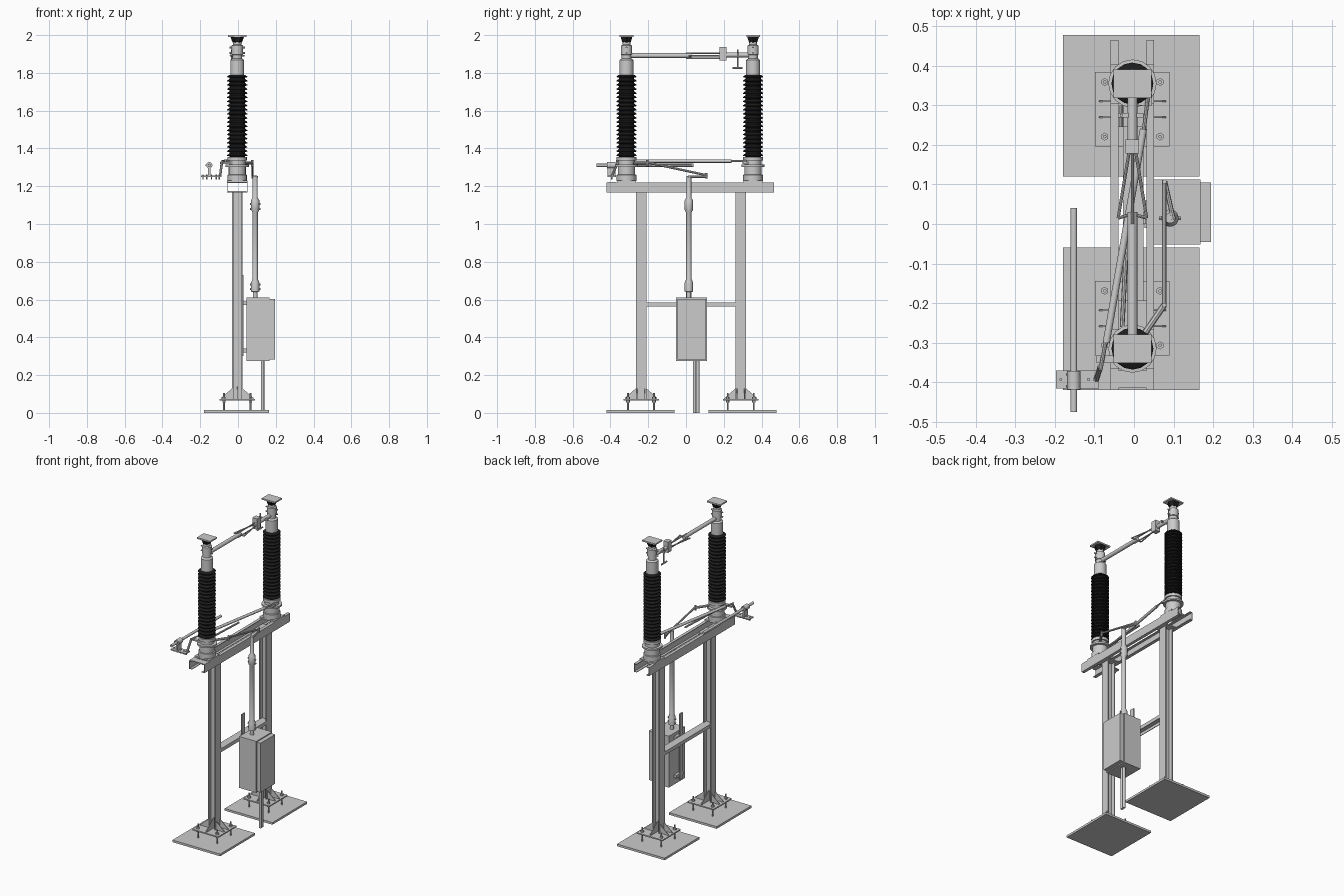
import bpy, bmesh, math
from mathutils import Vector

CX = -0.004                      # centre line of the columns and posts
black = bpy.data.materials.new("black")
black.diffuse_color = (0.012, 0.012, 0.012, 1)


def finish(name, bm, mat=None, smooth=False):
    bmesh.ops.recalc_face_normals(bm, faces=bm.faces)
    me = bpy.data.meshes.new(name)
    bm.to_mesh(me)
    bm.free()
    ob = bpy.data.objects.new(name, me)
    bpy.context.collection.objects.link(ob)
    if mat:
        me.materials.append(mat)
    if smooth:
        bpy.ops.object.select_all(action='DESELECT')
        bpy.context.view_layer.objects.active = ob
        ob.select_set(True)
        bpy.ops.object.shade_smooth_by_angle(angle=math.radians(35))
    return ob


def box(name, x0, x1, y0, y1, z0, z1, mat=None):
    bm = bmesh.new()
    bmesh.ops.create_cube(bm, size=1)
    for v in bm.verts:
        v.co = ((x0 + x1) / 2 + v.co.x * (x1 - x0),
                (y0 + y1) / 2 + v.co.y * (y1 - y0),
                (z0 + z1) / 2 + v.co.z * (z1 - z0))
    return finish(name, bm, mat)


def rod(name, p, q, r, sides=12, mat=None):
    p, q = Vector(p), Vector(q)
    bm = bmesh.new()
    bmesh.ops.create_cone(bm, cap_ends=True, segments=sides, radius1=r, radius2=r, depth=(q - p).length)
    ob = finish(name, bm, mat, sides > 8)
    ob.rotation_mode = 'QUATERNION'
    ob.rotation_quaternion = (q - p).to_track_quat('Z', 'Y')
    ob.location = (p + q) / 2
    return ob


def lathe(name, profile, x, y, sides=16, mat=None, smooth=True):
    bm = bmesh.new()
    rings = [[bm.verts.new((x + r * math.cos(2 * math.pi * i / sides),
                            y + r * math.sin(2 * math.pi * i / sides), z))
              for i in range(sides)] for r, z in profile]
    for a, b in zip(rings, rings[1:]):
        for i in range(sides):
            j = (i + 1) % sides
            bm.faces.new((a[i], a[j], b[j], b[i]))
    bm.faces.new(rings[0])
    bm.faces.new(rings[-1])
    return finish(name, bm, mat, smooth)


def prism(name, pts, depth):
    """Extrude a closed outline of 3D points along the depth vector."""
    bm = bmesh.new()
    f = bm.faces.new([bm.verts.new(p) for p in pts])
    g = bmesh.ops.extrude_face_region(bm, geom=[f])
    bmesh.ops.translate(bm, vec=depth, verts=[v for v in g['geom'] if isinstance(v, bmesh.types.BMVert)])
    return finish(name, bm)


# Footings, base plates, anchor bolts, gussets and H-section columns
for tag, yc, f0, f1 in (("front", -0.238, -0.42, -0.06), ("back", 0.29, 0.12, 0.478)):
    box(tag + "_footing", -0.18, 0.165, f0, f1, 0, 0.014)
    box(tag + "_base_plate", CX - 0.094, CX + 0.094, yc - 0.094, yc + 0.094, 0.066, 0.074)
    for sx in (-1, 1):
        for sy in (-1, 1):
            x, y = CX + sx * 0.07, yc + sy * 0.069
            rod(tag + "_anchor_bolt", (x, y, 0.01), (x, y, 0.105), 0.0045, 8)
            rod(tag + "_upper_nut", (x, y, 0.074), (x, y, 0.084), 0.010, 6)
            rod(tag + "_lower_nut", (x, y, 0.054), (x, y, 0.066), 0.010, 6)
        for oy in (-0.022, 0.018):
            prism(tag + "_side_gusset", [(CX + sx * a, yc + oy, z) for a, z in
                  ((0.027, 0.074), (0.085, 0.074), (0.085, 0.08), (0.027, 0.13))], (0, 0.004, 0))
        prism(tag + "_web_gusset", [(CX - 0.002, yc + sx * a, z) for a, z in
              ((0.003, 0.074), (0.085, 0.074), (0.085, 0.08), (0.027, 0.13), (0.003, 0.14))], (0.004, 0, 0))
    h = [(-0.028, -0.028), (-0.021, -0.028), (-0.021, -0.003), (0.021, -0.003), (0.021, -0.028), (0.028, -0.028)]
    h += [(a, -b) for a, b in reversed(h)]
    prism(tag + "_column", [(CX + a, yc + b, 0.074) for a, b in h], (0, 0, 1.092))
    box(tag + "_column_cap", CX - 0.05, CX + 0.05, yc - 0.045, yc + 0.045, 1.166, 1.174)

# Cross brace between columns (channel, web on top)
u = [(-0.028, 0.562), (-0.028, 0.585), (0.024, 0.585), (0.024, 0.562), (0.020, 0.562), (0.020, 0.580), (-0.024, 0.580), (-0.024, 0.562)]
prism("cross_brace", [(x, -0.235, z) for x, z in u], (0, 0.522, 0))

# Two top channels and their cross members
c = [(0.055, 1.166), (0.055, 1.221), (0.035, 1.221), (0.035, 1.217), (0.051, 1.217), (0.051, 1.170), (0.035, 1.170), (0.035, 1.166)]
for s in (-1, 1):
    prism("top_beam", [(CX + s * x, -0.42, z) for x, z in c], (0, 0.885, 0))
box("front_tie_plate", CX - 0.055, CX + 0.055, -0.415, -0.37, 1.217, 1.222)

# Insulator posts with pedestals, sheds and terminals
SHEDS, Z0, Z1 = 20, 1.352, 1.79
for tag, y in (("front", -0.315), ("back", 0.355)):
    box(tag + "_pedestal_foot", CX - 0.055, CX + 0.055, y - 0.05, y + 0.05, 1.221, 1.23)
    lathe(tag + "_pedestal", [(0.052, 1.228), (0.052, 1.26), (0.046, 1.262), (0.046, 1.302), (0.061, 1.303),
                              (0.061, 1.314), (0.044, 1.315), (0.044, 1.335), (0.052, 1.336), (0.052, 1.354)], CX, y)
    prof = []
    step = (Z1 - Z0) / SHEDS
    for i in range(SHEDS):
        z = Z0 + i * step
        prof += [(0.041, z), (0.041, z + step * 0.3), (0.053, z + step * 0.42), (0.053, z + step * 0.6)]
    lathe(tag + "_insulator", prof + [(0.04, Z1)], CX, y, 16, black)
    lathe(tag + "_head", [(0.037, 1.785), (0.037, 1.868), (0.026, 1.876), (0.026, 1.895), (0.03, 1.897),
                          (0.03, 1.945), (0.022, 1.949), (0.022, 1.965)], CX, y)
    lathe(tag + "_terminal_block", [(0.024, 1.962), (0.027, 1.966), (0.036, 1.992)], CX, y, 6, black, False)
    box(tag + "_terminal_pad", CX - 0.048, CX + 0.048, y - 0.036, y + 0.036, 1.991, 2.0)
    for dx in (-1, 1):
        for z in (1.905, 1.935):
            rod(tag + "_head_bolt", (CX + dx * 0.025, y, z), (CX + dx * 0.042, y, z), 0.005, 6)

# Current path: arm, contact fingers, clamp and back contact
rod("contact_arm", (CX, -0.30, 1.892), (CX, 0.03, 1.892), 0.0125, 16)
for s in (-1, 1):
    rod("contact_finger", (CX, 0.0, 1.891 + s * 0.014), (CX, 0.19, 1.891 + s * 0.014), 0.004, 8)
    rod("guide_finger", (CX + s * 0.036, 0.015, 1.891), (CX + s * 0.007, 0.19, 1.891), 0.004, 8)
    rod("guide_tip", (CX + s * 0.036, 0.015, 1.891), (CX + s * 0.012, 0.022, 1.891), 0.004, 8)
box("contact_clamp", CX - 0.017, CX + 0.017, 0.178, 0.214, 1.866, 1.936)
rod("back_contact", (CX, 0.205, 1.895), (CX, 0.335, 1.895), 0.0125, 16)
rod("horn_post", (CX - 0.028, 0.275, 1.82), (CX - 0.028, 0.275, 1.925), 0.004, 8)
rod("horn_tip", (CX - 0.028, 0.245, 1.825), (CX - 0.028, 0.30, 1.825), 0.005, 8)
box("horn_bracket", CX - 0.036, CX + 0.028, 0.269, 0.281, 1.892, 1.902)

# Side arm with earth blade tube at the front left
box("side_arm_plate", -0.197, -0.088, -0.416, -0.37, 1.249, 1.256)
for x in (-0.185, -0.165, -0.14, -0.115, -0.1):
    rod("side_arm_bolt", (x, -0.393, 1.236), (x, -0.393, 1.262), 0.004, 6)
box("blade_support", -0.158, -0.146, -0.416, -0.374, 1.256, 1.305)
rod("blade_clamp", (-0.152, -0.418, 1.311), (-0.152, -0.372, 1.311), 0.017, 12)
for y in (-0.41, -0.38):
    rod("clamp_bolt", (-0.172, y, 1.311), (-0.135, y, 1.311), 0.004, 6)
rod("blade_tube", (-0.152, -0.475, 1.311), (-0.152, 0.04, 1.311), 0.0085, 12)
rod("side_arm_strut", (-0.095, -0.393, 1.252), (-0.085, -0.36, 1.33), 0.007, 8)

# Linkages between the two pedestals
rod("diagonal_link", (-0.07, -0.30, 1.333), (0.024, 0.24, 1.333), 0.009, 12)
rod("diagonal_front_end", (-0.085, -0.37, 1.333), (-0.07, -0.29, 1.333), 0.005, 8)
rod("diagonal_back_end", (0.024, 0.23, 1.333), (0.035, 0.32, 1.333), 0.005, 8)
box("front_link_arm", -0.095, -0.03, -0.352, -0.332, 1.318, 1.328)
box("back_link_arm", 0.01, 0.045, 0.30, 0.33, 1.318, 1.328)
rod("inner_link", (-0.03, -0.26, 1.308), (-0.015, 0.03, 1.308), 0.006, 8)
rod("drive_arm", (0.028, -0.275, 1.322), (0.076, -0.205, 1.322), 0.008, 8)
rod("drive_link", (0.076, -0.21, 1.327), (0.076, 0.11, 1.258), 0.006, 10)
rod("drive_pin", (0.076, -0.205, 1.305), (0.076, -0.205, 1.338), 0.006, 8)
rod("crank", (0.078, 0.108, 1.25), (0.1, 0.01, 1.25), 0.006, 8)
rod("crank_pin", (0.077, 0.107, 1.24), (0.077, 0.107, 1.27), 0.006, 8)

# Vertical operating shaft with couplings
SX, SY = 0.091, 0.015
lathe("operating_shaft", [(0.012, 0.6), (0.012, 0.64), (0.022, 0.642), (0.022, 0.69), (0.014, 0.71), (0.014, 1.06),
                          (0.022, 1.075), (0.022, 1.125), (0.013, 1.14), (0.013, 1.254)], SX, SY)
for z in (0.655, 0.68, 1.08, 1.105):
    rod("coupling_bolt", (SX - 0.028, SY, z), (SX + 0.028, SY, z), 0.005, 6)

# Drive cabinet with door, cable conduits and mounting strip
box("cabinet_body", 0.045, 0.168, -0.052, 0.112, 0.275, 0.611)
box("cabinet_door", 0.166, 0.195, -0.046, 0.105, 0.282, 0.604)
for y in (0.045, 0.062):
    rod("conduit", (0.13, y, 0), (0.13, y, 0.28), 0.009, 12)
box("mounting_strip", 0.023, 0.030, 0.0, 0.03, 0.30, 0.73)
for z in (0.32, 0.57):
    box("cabinet_bracket", 0.026, 0.05, -0.01, 0.06, z, z + 0.02)
